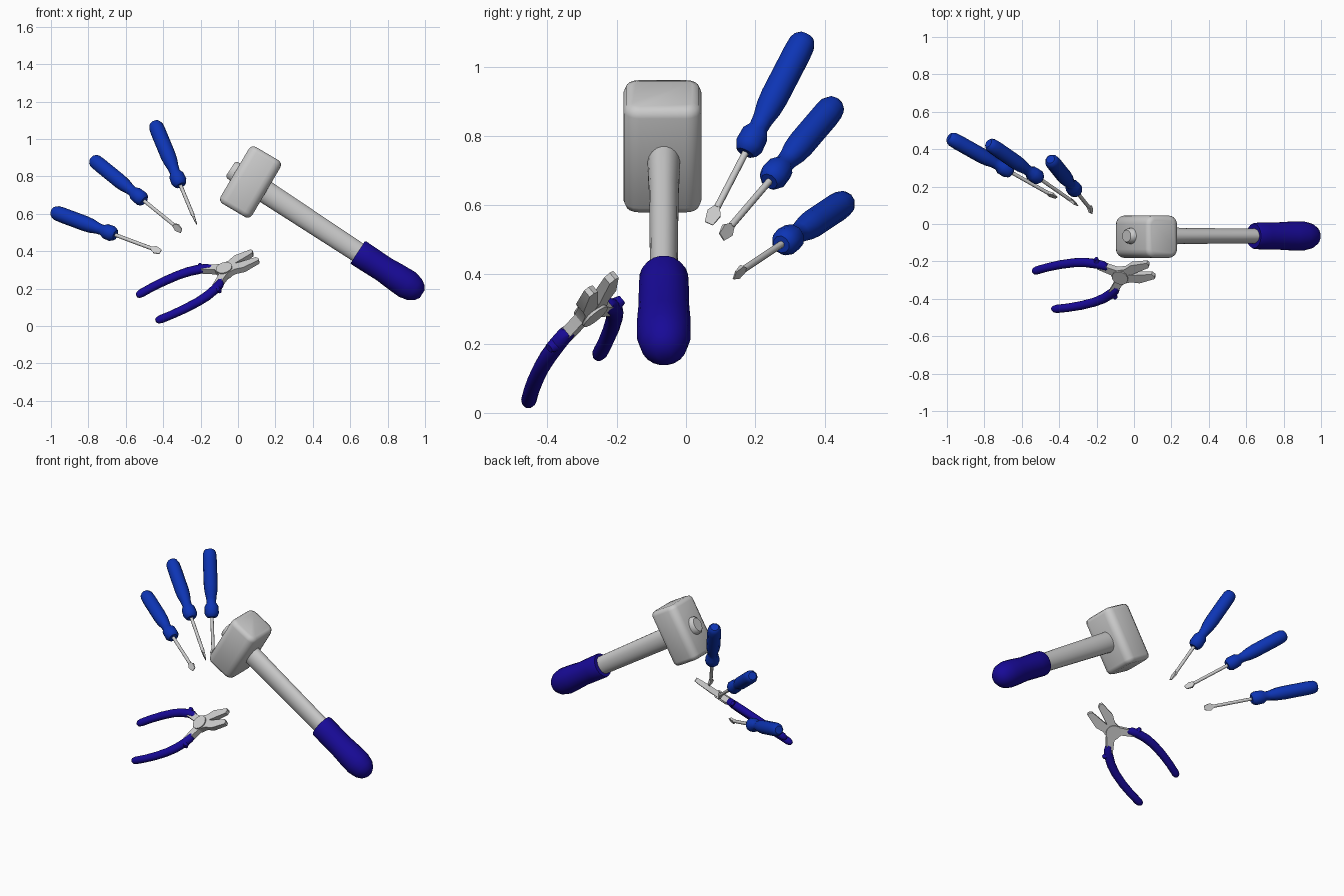
import bpy, bmesh, math
from mathutils import Matrix, Vector

if "Cube" in bpy.data.objects:
    bpy.data.objects.remove(bpy.data.objects["Cube"])


def material(name, rgb):
    m = bpy.data.materials.new(name)
    m.diffuse_color = (*rgb, 1)
    m.use_nodes = True
    m.node_tree.nodes["Principled BSDF"].inputs["Base Color"].default_value = m.diffuse_color
    return m


BLUE = material("bright_blue", (0.004, 0.035, 0.46))
NAVY = material("navy_blue", (0.009, 0.003, 0.31))


def frame(origin, axis, side):
    """Local x follows axis, local y lies towards side."""
    x = Vector(axis).normalized()
    y = Vector(side)
    y = (y - x * y.dot(x)).normalized()
    z = x.cross(y)
    m = Matrix((x, y, z)).transposed().to_4x4()
    m.translation = Vector(origin)
    return m


def finish(name, bm, mat=None, angle=40):
    bmesh.ops.recalc_face_normals(bm, faces=bm.faces[:])
    me = bpy.data.meshes.new(name)
    bm.to_mesh(me)
    bm.free()
    ob = bpy.data.objects.new(name, me)
    bpy.context.collection.objects.link(ob)
    if mat:
        me.materials.append(mat)
    bpy.ops.object.select_all(action='DESELECT')
    ob.select_set(True)
    bpy.context.view_layer.objects.active = ob
    bpy.ops.object.shade_smooth_by_angle(angle=math.radians(angle))
    return ob


def loft(name, m, rings, sides, mat=None, angle=40, phase=0.5):
    """Rings are (position, y offset, y radius, z radius) along local x."""
    bm = bmesh.new()
    loops = []
    for s, off, ry, rz in rings:
        loop = []
        for i in range(sides):
            a = 2 * math.pi * (i + phase) / sides
            loop.append(bm.verts.new(m @ Vector((s, off + ry * math.cos(a), rz * math.sin(a)))))
        loops.append(loop)
    for a, b in zip(loops, loops[1:]):
        for i in range(sides):
            j = (i + 1) % sides
            bm.faces.new((a[i], a[j], b[j], b[i]))
    bm.faces.new(loops[0])
    bm.faces.new(loops[-1])
    return finish(name, bm, mat, angle)


def prism(name, m, outline, depth):
    bm = bmesh.new()
    f = bm.faces.new([bm.verts.new((u, v, -depth / 2)) for u, v in outline])
    top = bmesh.ops.extrude_face_region(bm, geom=[f])["geom"]
    bmesh.ops.translate(bm, vec=(0, 0, depth), verts=[v for v in top if isinstance(v, bmesh.types.BMVert)])
    # jaws thin out towards their tips
    for v in bm.verts:
        if v.co.x > 0.1:
            v.co.z *= 0.75
    bmesh.ops.transform(bm, matrix=m, verts=bm.verts[:])
    return finish(name, bm, None, 30)


# Mallet head: rounded block
centre = Vector((0.067, -0.068, 0.77))
a = math.radians(30.5)
head_m = frame(centre, (math.cos(a), 0, -math.sin(a)), (0, 1, 0))
bm = bmesh.new()
bmesh.ops.create_cube(bm, size=1)
bmesh.ops.scale(bm, vec=(0.196, 0.225, 0.352), verts=bm.verts[:])
long_edges = [e for e in bm.edges if abs(e.verts[0].co.z - e.verts[1].co.z) > 0.1]
bmesh.ops.bevel(bm, geom=long_edges, offset=0.045, segments=4, profile=0.5, affect='EDGES')
rim = [e for e in bm.edges if abs(e.verts[0].co.z - e.verts[1].co.z) < 1e-4]
bmesh.ops.bevel(bm, geom=rim, offset=0.026, segments=2, profile=0.5, affect='EDGES')
bmesh.ops.transform(bm, matrix=head_m, verts=bm.verts[:])
finish("mallet_head", bm, None, 50)

# Mallet shaft through the head, and its grip
a = math.radians(33.2)
m = frame(centre + Vector((0, 0.004, 0)), (math.cos(a), 0, -math.sin(a)), (0, 1, 0))
loft("mallet_shaft", m, [(-0.128, 0, 0.032, 0.042), (-0.118, 0, 0.040, 0.052), (-0.09, 0, 0.044, 0.056),
                         (0.09, 0, 0.048, 0.062), (0.25, 0, 0.043, 0.060), (0.70, 0, 0.040, 0.055)], 20)
loft("mallet_grip", m, [(0.685, 0, 0.066, 0.071), (0.695, 0, 0.071, 0.074), (0.76, 0, 0.073, 0.073),
                        (0.85, 0, 0.074, 0.071), (0.93, 0, 0.078, 0.077), (1.0, 0, 0.078, 0.080),
                        (1.05, 0, 0.067, 0.069), (1.08, 0, 0.047, 0.049), (1.096, 0, 0.022, 0.023)], 20, NAVY)

# Screwdrivers: butt point, tip point, blade width direction
drivers = [((-0.447, 0.346, 1.088), (-0.222, 0.066, 0.547), (0, 1, 0)),
           ((-0.778, 0.432, 0.893), (-0.303, 0.103, 0.508), (-0.3, 0.5, -0.8)),
           ((-0.990, 0.464, 0.612), (-0.414, 0.140, 0.397), (-0.2, 0.5, 0.8))]
handle = [(0, 0.024), (0.008, 0.032), (0.025, 0.039), (0.06, 0.041), (0.21, 0.041), (0.25, 0.038),
          (0.29, 0.030), (0.318, 0.028), (0.338, 0.040), (0.38, 0.042), (0.398, 0.034), (0.405, 0.026)]
for i, (butt, tip, side) in enumerate(drivers, 1):
    axis = Vector(tip) - Vector(butt)
    L = axis.length
    m = frame(butt, axis, side)
    loft(f"screwdriver_{i}_handle", m, [(s, 0, r, r) for s, r in handle], 10, BLUE)
    loft(f"screwdriver_{i}_shaft", m, [(0.39, 0, 0.010, 0.010), (L - 0.055, 0, 0.010, 0.010)], 10)
    q = math.sqrt(2)
    loft(f"screwdriver_{i}_blade", m, [(L - 0.057, 0, 0.008 * q, 0.008 * q), (L - 0.035, 0, 0.021 * q, 0.006 * q),
                                       (L, 0, 0.013 * q, 0.002 * q)], 4, None, 30)

# Pliers: two mirrored halves in one tilted plane
P = (-0.07, -0.275, 0.295)
half = [(0.075, 0.003), (0.177, 0.022), (0.187, 0.040), (0.182, 0.055), (0.09, 0.062), (0.045, 0.044),
        (0, 0.046), (-0.03, 0.068), (-0.08, 0.108), (-0.105, 0.080), (-0.045, 0.025), (-0.045, 0), (0.03, -0.01)]
for name, sg in (("upper", 1), ("lower", -1)):
    m = frame(P, (0.889, 0.170, 0.4256), (-0.397, 0.763, 0.510))
    m = m @ Matrix.Diagonal((1, sg, 1, 1))
    prism(f"pliers_{name}_jaw", m, half, 0.034)
    loft(f"pliers_{name}_handle", m,
         [(-0.047, 0.072, 0.017, 0.018), (-0.06, 0.080, 0.027, 0.023), (-0.10, 0.103, 0.029, 0.024),
          (-0.16, 0.126, 0.027, 0.024), (-0.22, 0.138, 0.025, 0.023), (-0.30, 0.143, 0.024, 0.023),
          (-0.38, 0.141, 0.023, 0.022), (-0.445, 0.135, 0.023, 0.022), (-0.465, 0.133, 0.018, 0.017),
          (-0.473, 0.132, 0.009, 0.009)], 12, NAVY)
    lug = m @ frame((-0.10, 0.095, 0), (0.25, 1, 0), (1, 0, 0))
    loft(f"pliers_{name}_thumb_stop", lug, [(0, 0, 0.026, 0.022), (0.024, 0, 0.016, 0.020),
                                           (0.044, 0, 0.010, 0.014)], 10, NAVY)
m = frame(P, (-0.238, -0.622, 0.746), (0, 1, 0))
loft("pliers_pivot", m, [(-0.024, 0, 0.044, 0.044), (0.024, 0, 0.044, 0.044)], 20)
